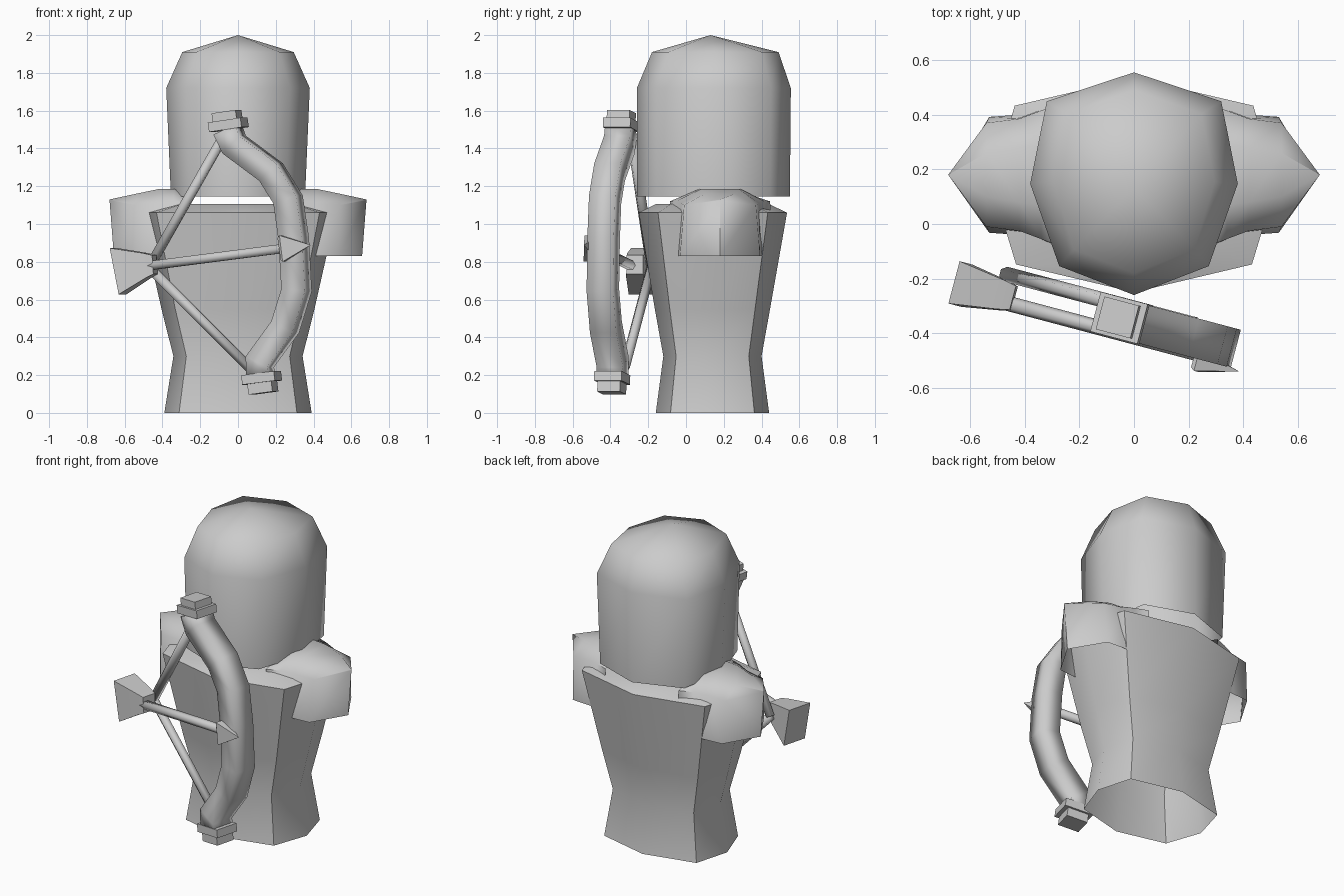
import bpy, bmesh, math
from mathutils import Vector

if "Cube" in bpy.data.objects:
    bpy.data.objects.remove(bpy.data.objects["Cube"])


def loft(name, rings, closed=True, cap_start=False, cap_end=False, smooth=60, mirror=False):
    """Skin a list of equally long point rings into one mesh."""
    bm = bmesh.new()
    vs = [[bm.verts.new(p) for p in r] for r in rings]
    n = len(rings[0])
    for a, b in zip(vs, vs[1:]):
        for i in range(n if closed else n - 1):
            j = (i + 1) % n
            bm.faces.new((a[i], a[j], b[j], b[i]))
    if cap_start:
        bm.faces.new(vs[0][::-1])
    if cap_end:
        bm.faces.new(vs[-1])
    bmesh.ops.remove_doubles(bm, verts=bm.verts, dist=0.0005)
    bmesh.ops.recalc_face_normals(bm, faces=bm.faces)
    me = bpy.data.meshes.new(name)
    bm.to_mesh(me)
    bm.free()
    for p in me.polygons:
        p.use_smooth = True
    me.set_sharp_from_angle(angle=math.radians(smooth))
    ob = bpy.data.objects.new(name, me)
    bpy.context.collection.objects.link(ob)
    if mirror:
        m = ob.modifiers.new("mirror", 'MIRROR')
        m.use_mirror_merge = False
    return ob


def octagon(z, rx, y0, y1, front_diag):
    """Eight-sided torso/head section spanning y0..y1."""
    c, r = (y0 + y1) / 2, (y1 - y0) / 2
    half = [(0, -1), (front_diag, -0.74), (1, 0), (0.84, 0.74), (0, 1)]
    pts = half + [(-x, y) for x, y in half[-2:0:-1]]
    return [(x * rx, c + y * r, z) for x, y in pts]


# Head: open at the neck, shallow pointed crown
loft("head", [octagon(1.145, 0.355, -0.26, 0.55, 0.72),
              octagon(1.72, 0.38, -0.26, 0.555, 0.72),
              octagon(1.91, 0.295, -0.18, 0.49, 0.75),
              octagon(2.0, 0, 0.13, 0.13, 0.72)], smooth=80)

# Body: open robe hem, waist, broad chest, flat collar
loft("body", [octagon(0, 0.39, -0.16, 0.44, 0.8),
              octagon(0.3, 0.342, -0.12, 0.40, 0.8),
              octagon(0.55, 0.405, -0.165, 0.445, 0.82),
              octagon(1.06, 0.52, -0.25, 0.535, 0.83),
              octagon(1.105, 0.36, -0.16, 0.44, 0.83)], cap_end=True, smooth=50)


# Shoulder pads: arched sections running outwards to a pointed end
def arch(x, xb, bottom, wb, ws, zs, wt, zt):
    c = 0.18
    side = [(xb, -wb, bottom), (x, -ws, zs), (x, -wt, zt)]
    pts = side + [(a, -w, z) for a, w, z in side[::-1]]
    return [(a, c + w, z) for a, w, z in pts]


loft("shoulder_pads", [arch(0.26, 0.26, 1.05, 0.27, 0.265, 1.12, 0.11, 1.17),
                       arch(0.34, 0.34, 0.83, 0.225, 0.235, 1.12, 0.11, 1.185),
                       arch(0.42, 0.42, 0.83, 0.22, 0.205, 1.11, 0.10, 1.185),
                       arch(0.54, 0.53, 0.83, 0.212, 0.19, 1.10, 0.08, 1.16),
                       arch(0.68, 0.657, 0.83, 0, 0, 1.125, 0, 1.13)],
     closed=False, mirror=True)

# The bow lies in an upright plane turned slightly about z
N = Vector((0.256, 0.967, 0)).normalized()


def on_plane(x, z, off=0.0):
    return Vector((x, -0.358 - 0.265 * x + off, z))


def sweep(name, path, radii, sides=4, off=0.0, smooth=100):
    """Sweep a section (in-plane, across-plane half sizes) along x,z points."""
    pts = [on_plane(x, z, off) for x, z in path]
    rings = []
    for i, p in enumerate(pts):
        t = (pts[min(i + 1, len(pts) - 1)] - pts[max(i - 1, 0)]).normalized()
        s = t.cross(N)
        a, b = radii[i] if len(radii) > 1 else radii[0]
        k = 1 / math.cos(math.pi / sides)
        ring = []
        for j in range(sides):
            w = 2 * math.pi * (j + 0.5) / sides
            ring.append(p + s * (a * k * math.cos(w)) + N * (b * k * math.sin(w)))
        rings.append(ring)
    return loft(name, rings, cap_start=True, cap_end=True, smooth=smooth)


# Bow limb
sweep("bow_limb", [(-0.055, 1.50), (-0.02, 1.42), (0.175, 1.275), (0.265, 1.13),
                   (0.295, 0.92), (0.31, 0.65), (0.25, 0.455), (0.115, 0.27),
                   (0.125, 0.19)], [(0.065, 0.072)])

# Collar and end block at each bow tip
for end, ring, block in (("top", [(-0.048, 1.50), (-0.055, 1.55)], [(-0.055, 1.55), (-0.061, 1.595)]),
                         ("bottom", [(0.122, 0.21), (0.128, 0.16)], [(0.128, 0.16), (0.135, 0.105)])):
    sweep("bow_collar_" + end, ring, [(0.09, 0.075)], smooth=40)
    sweep("bow_end_" + end, block, [(0.066, 0.062)], smooth=40)

# Drawn string
for end, tip in (("top", (-0.09, 1.44)), ("bottom", (0.06, 0.24))):
    sweep("bow_string_" + end, [tip, (-0.47, 0.77)], [(0.024, 0.024)], sides=6, off=0.05)

# Arrow shaft, pointed head and flared fletching
sweep("arrow_shaft", [(-0.50, 0.775), (0.30, 0.878)], [(0.024, 0.024)], sides=6, off=-0.055)
sweep("arrow_head", [(0.225, 0.868), (0.238, 0.87), (0.385, 0.889)],
      [(0.06, 0.03), (0.07, 0.04), (0, 0)], off=-0.08, smooth=50)
sweep("arrow_fletching", [(-0.44, 0.785), (-0.48, 0.782), (-0.635, 0.75)],
      [(0.05, 0.045), (0.065, 0.055), (0.125, 0.08)], off=-0.03, smooth=60)
